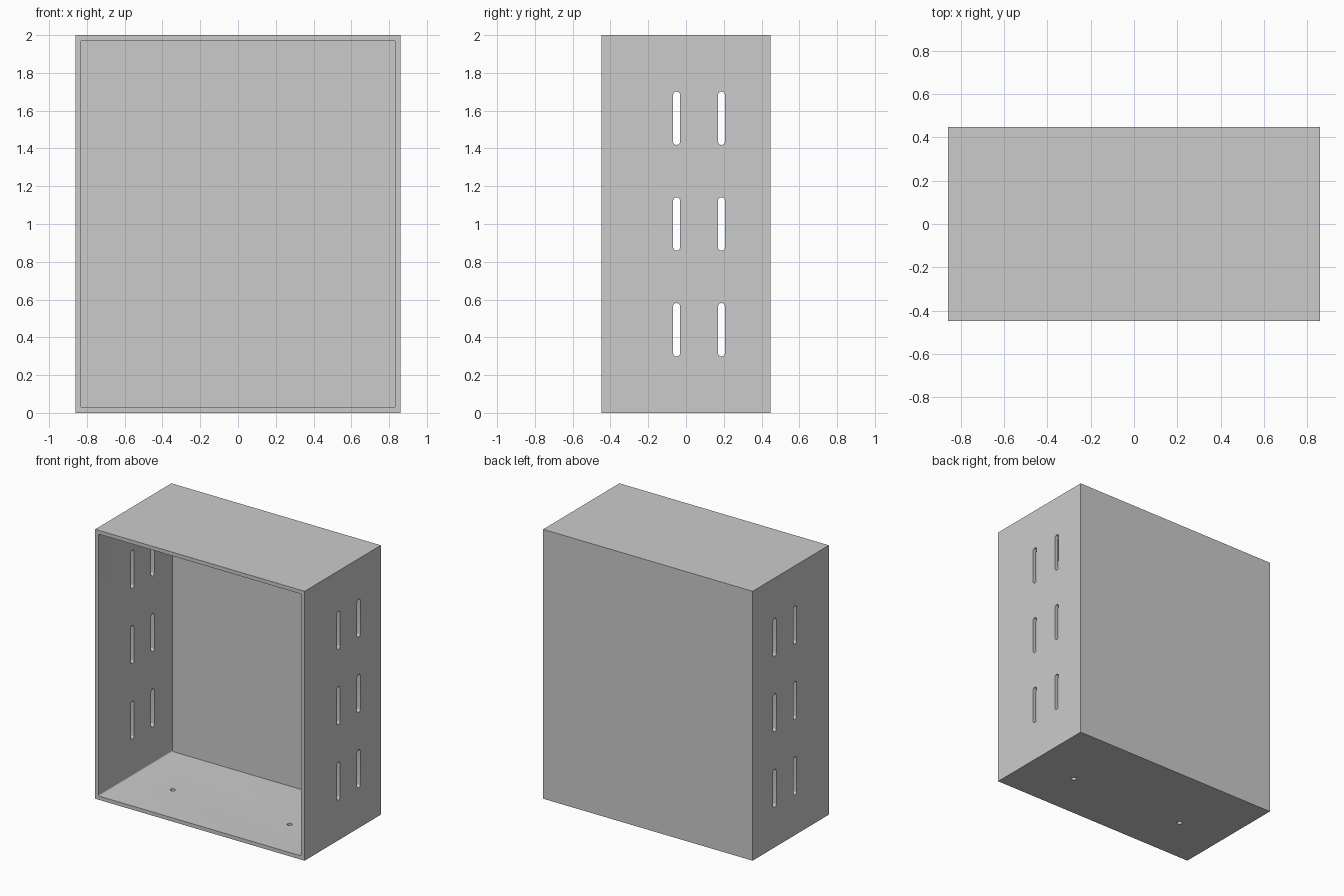
import bpy, bmesh
from math import pi, cos, sin
from mathutils import Vector

if "Cube" in bpy.data.objects:
    bpy.data.objects.remove(bpy.data.objects["Cube"])

W, D, H, T = 0.86, 0.447, 2.0, 0.028   # half width, half depth, height, wall


def prism(name, loops):
    """Each (points, vector) pair is a planar loop extruded along the vector."""
    bm = bmesh.new()
    for pts, vec in loops:
        face = bm.faces.new([bm.verts.new(p) for p in pts])
        ext = bmesh.ops.extrude_face_region(bm, geom=[face])
        bmesh.ops.translate(bm, vec=Vector(vec),
                            verts=[v for v in ext["geom"] if isinstance(v, bmesh.types.BMVert)])
    bmesh.ops.recalc_face_normals(bm, faces=bm.faces)
    me = bpy.data.meshes.new(name)
    bm.to_mesh(me)
    bm.free()
    ob = bpy.data.objects.new(name, me)
    bpy.context.collection.objects.link(ob)
    return ob


def rounded(hx, hy, r, n=8):
    """Rounded rectangle outline around the origin."""
    return [(sx * (hx - r) + r * cos(a0 + pi / 2 * i / n),
             sy * (hy - r) + r * sin(a0 + pi / 2 * i / n))
            for sx, sy, a0 in ((1, 1, 0), (-1, 1, pi / 2), (-1, -1, pi), (1, -1, 1.5 * pi))
            for i in range(n + 1) if r < min(hx, hy) or i < n or hx != hy]


def cut(target, cutter):
    cutter.hide_render = True
    mod = target.modifiers.new(cutter.name, "BOOLEAN")
    mod.operation, mod.solver, mod.object = "DIFFERENCE", "EXACT", cutter
    bpy.context.view_layer.objects.active = target
    bpy.ops.object.modifier_apply(modifier=mod.name)
    bpy.data.objects.remove(cutter)


# Outer box
case = prism("cabinet_case", [([(-W, -D, 0), (W, -D, 0), (W, D, 0), (-W, D, 0)], (0, 0, H))])

# Cavity open to the front, with slightly eased corners
opening = [(x, -D - 0.1, H / 2 + z) for x, z in rounded(W - T, H / 2 - T, 0.008, 4)]
cut(case, prism("cavity_cutter", [(opening, (0, 2 * D + 0.1 - T, 0))]))

# Six vent slots through both sides
slots = []
for y0 in (-0.05, 0.188):
    for z0 in (0.44, 1.0, 1.56):
        outline = [(-1, y0 + y, z0 + z) for y, z in rounded(0.0185, 0.141, 0.0184)]
        slots.append((outline, (2, 0, 0)))
cut(case, prism("slot_cutter", slots))

# Two mounting holes in the floor
holes = [([(x + 0.018 * cos(2 * pi * i / 32), -0.08 + 0.018 * sin(2 * pi * i / 32), -0.1)
           for i in range(32)], (0, 0, 0.2)) for x in (-0.48, 0.48)]
cut(case, prism("hole_cutter", holes))

# Smooth only the round edges
bpy.ops.object.select_all(action="DESELECT")
case.select_set(True)
bpy.context.view_layer.objects.active = case
bpy.ops.object.shade_smooth_by_angle(angle=pi / 6)
